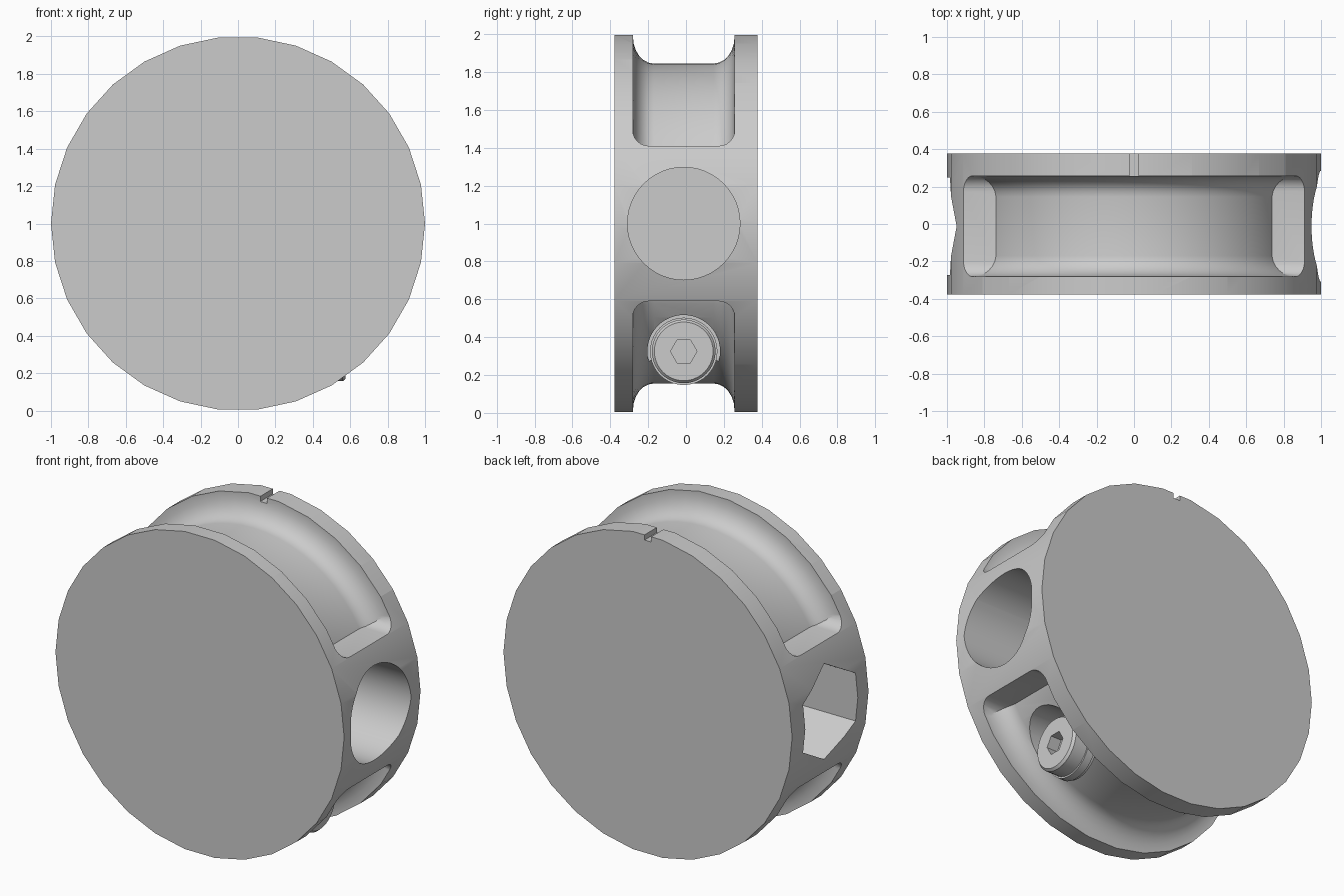
import bpy, bmesh
from math import sin, cos, pi, radians
from mathutils import Vector

if "Cube" in bpy.data.objects:
    bpy.data.objects.remove(bpy.data.objects["Cube"])

grey = bpy.data.materials.new("plain grey")
grey.use_nodes = True
grey.diffuse_color = (0.6, 0.6, 0.6, 1)
grey.node_tree.nodes["Principled BSDF"].inputs["Base Color"].default_value = grey.diffuse_color

MID = -0.012  # centre line of groove, bores and screw


def finish(name, bm):
    bmesh.ops.remove_doubles(bm, verts=bm.verts, dist=1e-5)
    bmesh.ops.recalc_face_normals(bm, faces=bm.faces)
    mesh = bpy.data.meshes.new(name)
    bm.to_mesh(mesh)
    bm.free()
    mesh.materials.append(grey)
    obj = bpy.data.objects.new(name, mesh)
    bpy.context.collection.objects.link(obj)
    return obj


def lathe(name, profile, sides, axis, centre, phase=0.0, closed=False):
    """Spin (radius, distance along axis) points round the x or y axis."""
    bm = bmesh.new()
    rings = []
    for r, t in profile:
        ring = []
        for i in range(sides):
            a = phase + 2 * pi * i / sides
            u, v = r * cos(a), r * sin(a)
            offset = (t, u, v) if axis == "x" else (u, t, v)
            ring.append(bm.verts.new(Vector(centre) + Vector(offset)))
        rings.append(ring)
    pairs = list(zip(rings, rings[1:]))
    if closed:
        pairs.append((rings[-1], rings[0]))
    for a, b in pairs:
        for i in range(sides):
            j = (i + 1) % sides
            bm.faces.new((a[i], a[j], b[j], b[i]))
    return finish(name, bm)


def rod(name, r, start, end, sides, axis, centre, phase=0.0):
    return lathe(name, [(0, start), (r, start), (r, end), (0, end)], sides, axis, centre, phase)


def boolean(target, tool, operation="DIFFERENCE"):
    mod = target.modifiers.new("cut", "BOOLEAN")
    mod.operation, mod.solver, mod.object = operation, "EXACT", tool
    bpy.context.view_layer.objects.active = target
    bpy.ops.object.modifier_apply(modifier=mod.name)
    bpy.data.objects.remove(tool)


def smooth(obj):
    bpy.ops.object.select_all(action="DESELECT")
    obj.select_set(True)
    bpy.context.view_layer.objects.active = obj
    bpy.ops.object.shade_smooth_by_angle(angle=radians(28))


# Drum
body = rod("drum_body", 1.0, -0.378, 0.378, 30, "y", (0, 0, 1))

# Groove ring with filleted floor
half, floor, fx, fr = 0.268, 0.845, 0.11, 0.14
steps = [i * pi / 12 for i in range(7)]
side = [(floor + fr * (1 - sin(a)), half - fx + fx * cos(a)) for a in steps]
profile = [(1.2, half)] + side + [(r, -t) for r, t in reversed(side)] + [(1.2, -half)]
groove = lathe("groove_cutter", profile, 60, "y", (0, MID, 1), closed=True)

# Keep only the upper and lower arcs, with rounded pocket ends
bm = bmesh.new()
w, corner, near, far = half + 0.002, 0.085, 0.41, 1.5
arc = [(w - corner + corner * cos(a), near + corner - corner * sin(a)) for a in steps]
outline = [(w, far)] + arc + [(-y, z) for y, z in reversed(arc)] + [(-w, far)]
for sign in (1, -1):
    face = bm.faces.new([bm.verts.new((-1.5, MID + y, 1 + sign * z)) for y, z in outline])
    new = bmesh.ops.extrude_face_region(bm, geom=[face])["geom"]
    bmesh.ops.translate(bm, vec=(3, 0, 0), verts=[v for v in new if isinstance(v, bmesh.types.BMVert)])
ends = finish("pocket_end_cutter", bm)
boolean(groove, ends, "INTERSECT")
boolean(body, groove)

# Round bore on one side, hexagonal pocket on the other
boolean(body, rod("bore_cutter", 0.297, -0.3, 1.3, 48, "x", (0, MID, 1)))
boolean(body, rod("hex_cutter", 0.3, -1.3, -0.45, 6, "x", (0, MID, 1), pi / 2))

# Counterbore for the screw
SCREW = (0, MID, 0.325)
boolean(body, rod("counterbore_cutter", 0.192, 0.44, 1.0, 48, "x", SCREW))

# Index notch on the back flange
bm = bmesh.new()
bmesh.ops.create_cube(bm, size=1)
bmesh.ops.scale(bm, vec=(0.046, 0.3, 0.1), verts=bm.verts)
bmesh.ops.translate(bm, vec=(0, 0.39, 2.012), verts=bm.verts)
boolean(body, finish("notch_cutter", bm))
smooth(body)

# Socket screw with washer
washer = rod("screw_washer", 0.178, 0.42, 0.47, 40, "x", SCREW)
head = lathe("screw_head", [(0, 0.4), (0.168, 0.4), (0.168, 0.56), (0.155, 0.575), (0, 0.575)],
             40, "x", SCREW)
boolean(head, rod("socket_cutter", 0.07, 0.5, 0.7, 6, "x", SCREW))
for part in (washer, head):
    smooth(part)
